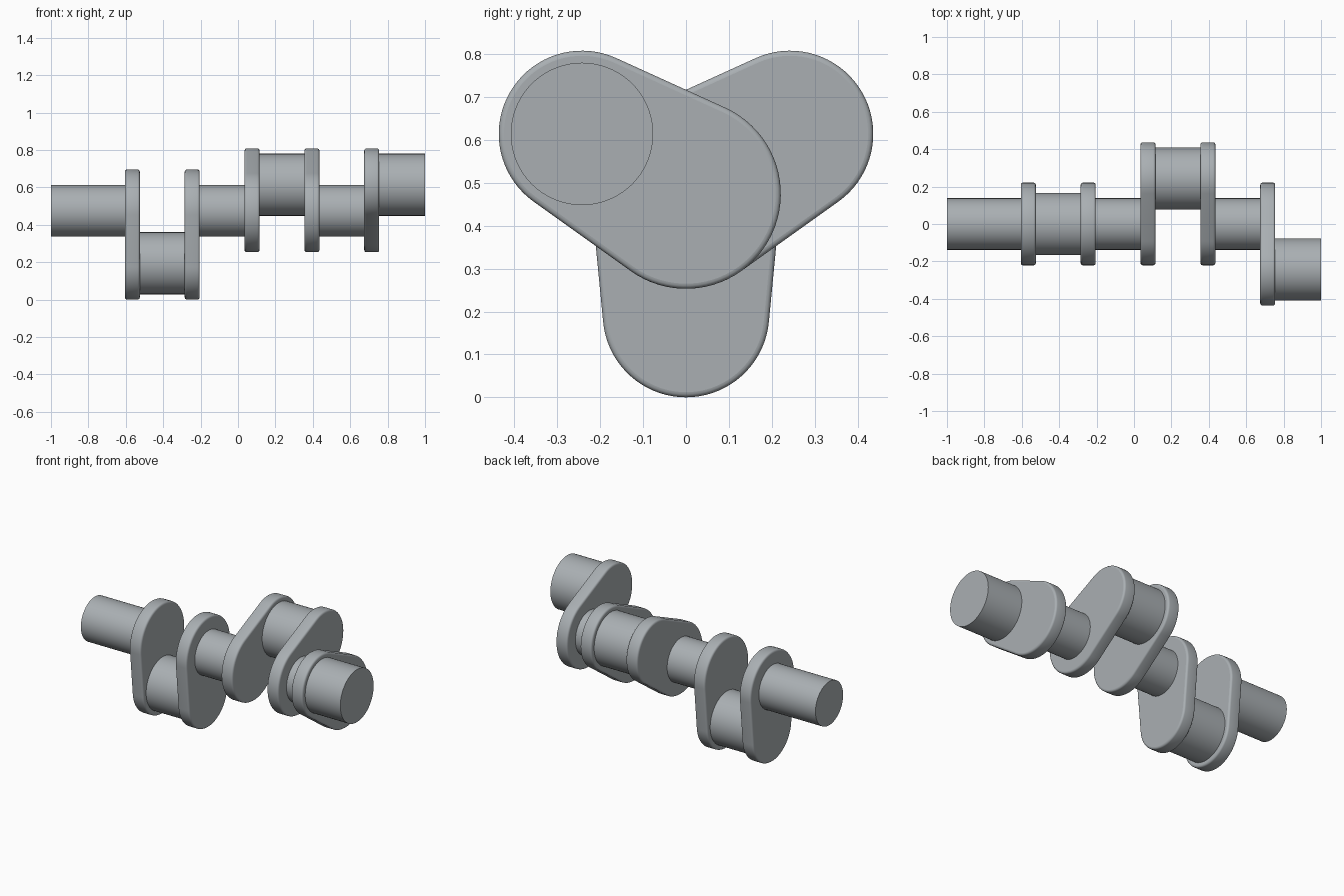
import bpy, bmesh, math

if "Cube" in bpy.data.objects:
    bpy.data.objects.remove(bpy.data.objects["Cube"])

AXIS_Z = 0.474      # height of the main shaft axis
THROW = 0.28        # distance from shaft axis to crank pin axis
SHAFT_R, PIN_R = 0.138, 0.166
HUB_R, TIP_R = 0.221, 0.194
WEB_T, FILLET = 0.08, 0.012

steel = bpy.data.materials.new("steel grey")
steel.diffuse_color = (0.40, 0.43, 0.45, 1)
steel.use_nodes = True
steel.node_tree.nodes["Principled BSDF"].inputs["Base Color"].default_value = steel.diffuse_color


def pin_centre(angle):
    return THROW * math.cos(angle), AXIS_Z + THROW * math.sin(angle)


def prism(name, outline, x0, x1, bevel=0.0):
    """Extrude a (y, z) outline along x, with optional rounded rims."""
    bm = bmesh.new()
    base = bm.faces.new([bm.verts.new((x0, y, z)) for y, z in outline])
    ext = bmesh.ops.extrude_face_region(bm, geom=[base])
    for v in ext["geom"]:
        if isinstance(v, bmesh.types.BMVert):
            v.co.x = x1
    bmesh.ops.recalc_face_normals(bm, faces=bm.faces[:])
    if bevel:
        rims = [e for e in bm.edges if abs(e.verts[0].co.x - e.verts[1].co.x) < 1e-6]
        bmesh.ops.bevel(bm, geom=rims, offset=bevel, segments=4, profile=0.5,
                        affect='EDGES', clamp_overlap=True)
    bm.normal_update()
    # smooth sides, flat end caps
    for f in bm.faces:
        f.smooth = abs(f.normal.x) < 0.999
    for e in bm.edges:
        e.smooth = all(f.smooth for f in e.link_faces)
    me = bpy.data.meshes.new(name)
    bm.to_mesh(me)
    bm.free()
    me.materials.append(steel)
    ob = bpy.data.objects.new(name, me)
    bpy.context.collection.objects.link(ob)
    return ob


def arc(cy, cz, r, a0, a1, n):
    return [(cy + r * math.cos(a0 + (a1 - a0) * i / n),
             cz + r * math.sin(a0 + (a1 - a0) * i / n)) for i in range(n + 1)]


def cylinder(name, cy, cz, r, x0, x1):
    return prism(name, arc(cy, cz, r, 0, 2 * math.pi, 72)[:-1], x0, x1)


def web(name, angle, x0):
    """Crank web: two circles joined by their outer tangents."""
    t = math.acos((HUB_R - TIP_R) / THROW)
    tip = arc(*pin_centre(angle), TIP_R, angle - t, angle + t, 36)
    hub = arc(0, AXIS_Z, HUB_R, angle + t, angle + 2 * math.pi - t, 40)
    return prism(name, tip + hub, x0, x0 + WEB_T, FILLET)


DOWN, BACK, FRONT = (math.radians(a) for a in (-90, 30, 150))

# crank webs
for i, (x, a) in enumerate([(-0.605, DOWN), (-0.285, DOWN), (0.035, BACK),
                            (0.355, BACK), (0.675, FRONT)], 1):
    web(f"crank_web_{i}", a, x)

# main shaft journals
for i, (x0, x1) in enumerate([(-1, -0.605), (-0.205, 0.035), (0.435, 0.675)], 1):
    cylinder(f"main_journal_{i}", 0, AXIS_Z, SHAFT_R, x0, x1)

# crank pins
for i, (x0, x1, a) in enumerate([(-0.525, -0.285, DOWN), (0.115, 0.355, BACK),
                                 (0.755, 1, FRONT)], 1):
    cylinder(f"crank_pin_{i}", *pin_centre(a), PIN_R, x0, x1)
